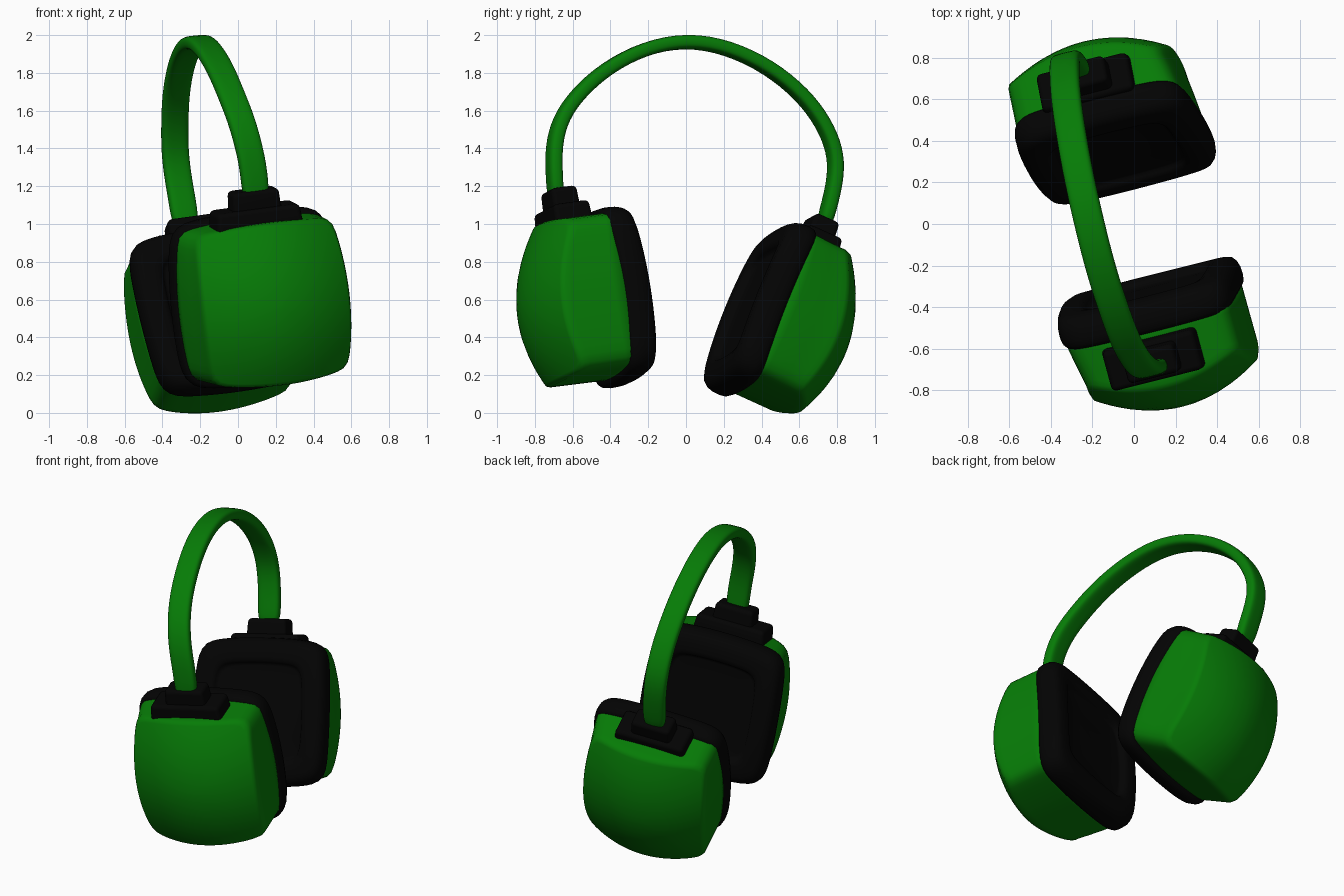
import bpy, bmesh, math
from mathutils import Vector, Matrix

if "Cube" in bpy.data.objects:
    bpy.data.objects.remove(bpy.data.objects["Cube"])


def material(name, rgb):
    m = bpy.data.materials.new(name)
    m.diffuse_color = (*rgb, 1)
    m.use_nodes = True
    m.node_tree.nodes["Principled BSDF"].inputs["Base Color"].default_value = m.diffuse_color
    return m


GREEN = material("green plastic", (0.002, 0.2, 0.002))
BLACK = material("black rubber", (0.001, 0.001, 0.001))


def finish(name, bm, mat, matrix=None):
    if matrix:
        bm.transform(matrix)
    bmesh.ops.recalc_face_normals(bm, faces=bm.faces)
    for f in bm.faces:
        f.smooth = True
    me = bpy.data.meshes.new(name)
    bm.to_mesh(me)
    bm.free()
    me.materials.append(mat)
    ob = bpy.data.objects.new(name, me)
    bpy.context.collection.objects.link(ob)
    return ob


def loft(bm, rings):
    loops = [[bm.verts.new(p) for p in r] for r in rings]
    n = len(loops[0])
    for a, b in zip(loops, loops[1:]):
        for i in range(n):
            j = (i + 1) % n
            bm.faces.new((a[i], a[j], b[j], b[i]))
    bm.faces.new(loops[0])
    bm.faces.new(loops[-1])


def outline(power, bulge, n=96):
    """Unit square with rounded corners and sides that swell in the middle."""
    pts = []
    for i in range(n):
        a = 2 * math.pi * (i + 0.5) / n
        c, s = math.cos(a), math.sin(a)
        r = (abs(c) ** power + abs(s) ** power) ** (-1 / power)
        x, z = r * c, r * s
        pts.append((x * (1 - bulge * z * z), z * (1 - bulge * x * x)))
    return pts


def frame(origin, u, v, side):
    """Local frame of one cup: width u, outward w, up v."""
    v = Vector(v).normalized()
    u = Vector(u)
    u = (u - v * u.dot(v)).normalized()
    w = u.cross(v) if side < 0 else v.cross(u)
    m = Matrix((u, w, v)).transposed().to_4x4()
    m.translation = origin
    return m


def block(name, m, centre, size, taper):
    bm = bmesh.new()
    bmesh.ops.create_cube(bm, size=1)
    for p in bm.verts:
        k = taper if p.co.z > 0 else 1
        p.co = Vector((p.co.x * size[0] * k, p.co.y * size[1] * k, p.co.z * size[2])) + Vector(centre)
    bmesh.ops.bevel(bm, geom=bm.edges[:], offset=0.025, segments=3, profile=0.5, affect='EDGES')
    ob = finish(name, bm, BLACK, m)
    ob.modifiers.new("weighted", 'WEIGHTED_NORMAL')


def ear_cup(label, m, slider, lean, depth):
    # domed outer shell: the dome drops to the corners, then straight sides run inward;
    # one side of the ridge is drawn in, so the shell leans along its width
    bm = bmesh.new()
    rings = []
    hw = 0.43

    def dome(x, z, r):
        return depth - 0.135 * r * r * (x * x + z * z) - 0.08 * hw * r * z

    for r in (0.03, 0.15, 0.3, 0.45, 0.6, 0.72, 0.82, 0.9, 0.95, 0.98):
        rings.append([(hw * r * x * 0.945 + lean, dome(x, z, r), hw * r * z)
                      for x, z in outline(2 + 14 * r ** 2, 0.07 * r)])
    for w, f in ((-0.018, 1.0), (-0.045, 0.95), (-0.12, 0.6), (-0.22, 0.2), (-0.3, 0)):
        rings.append([(hw * x * (1 - 0.055 * f) + lean * f, w + f * dome(x, z, 1), hw * z)
                      for x, z in outline(16, 0.07)])
    loft(bm, rings)
    finish(label + "_cup_shell", bm, GREEN, m)
    # soft cushion with a recessed inner panel
    bm = bmesh.new()
    prof = ((0.9, -0.255), (0.96, -0.26), (0.99, -0.28), (1.0, -0.31), (0.995, -0.35), (0.975, -0.38),
            (0.94, -0.402), (0.88, -0.412), (0.74, -0.412), (0.69, -0.405), (0.665, -0.39),
            (0.65, -0.375), (0.62, -0.37), (0.3, -0.37), (0.02, -0.37))
    loft(bm, [[(0.445 * k * x, w + 0.14 * (0.465 * k * z) ** 2, 0.465 * k * z - 0.008)
               for x, z in outline(9, 0.06)] for k, w in prof])
    finish(label + "_ear_cushion", bm, BLACK, m)
    # two-step slider on top of the cup
    su, sw, sv = slider
    block(label + "_slider_base", m, (su, sw, sv), (0.48, 0.21, 0.13), 0.94)
    block(label + "_slider_collar", m, (su, sw, sv + 0.09), (0.27, 0.15, 0.14), 0.94)


ear_cup("front", frame((0.16, -0.68, 0.58), (0.965, 0.25, 0.08), (-0.09, -0.16, 0.98), -1),
        (0.0, -0.105, 0.44), 0.025, 0.213)
ear_cup("back", frame((-0.145, 0.67, 0.435), (0.96, 0.25, 0.14), (-0.22, 0.36, 0.9), 1),
        (-0.02, -0.165, 0.415), -0.025, 0.203)

# headband: flat strip swept along an arch
path = [Vector(p) for p in (
    (0.10, -0.685, 1.08), (0.085, -0.70, 1.28), (0.055, -0.70, 1.42), (0.015, -0.665, 1.56),
    (-0.04, -0.57, 1.695), (-0.095, -0.42, 1.828), (-0.16, -0.22, 1.933), (-0.215, 0.0, 1.976),
    (-0.265, 0.22, 1.938), (-0.305, 0.44, 1.833), (-0.33, 0.62, 1.685), (-0.335, 0.73, 1.535),
    (-0.335, 0.79, 1.39), (-0.32, 0.795, 1.26), (-0.295, 0.765, 1.12), (-0.27, 0.72, 0.96))]
section = [(-1, -0.45), (-0.8, -1), (0, -1), (0.8, -1), (1, -0.45), (1, 0.45), (0.8, 1), (0, 1), (-0.8, 1), (-1, 0.45)]
rings = []
for i, p in enumerate(path):
    t = (path[min(i + 1, len(path) - 1)] - path[max(i - 1, 0)]).normalized()
    side = Vector((0.97, 0.25, 0.08))
    side = (side - t * side.dot(t)).normalized()
    up = side.cross(t)
    rings.append([p + side * a * 0.073 + up * b * 0.037 for a, b in section])
bm = bmesh.new()
loft(bm, rings)
band = finish("headband", bm, GREEN)
sub = band.modifiers.new("smooth", 'SUBSURF')
sub.levels = sub.render_levels = 2
